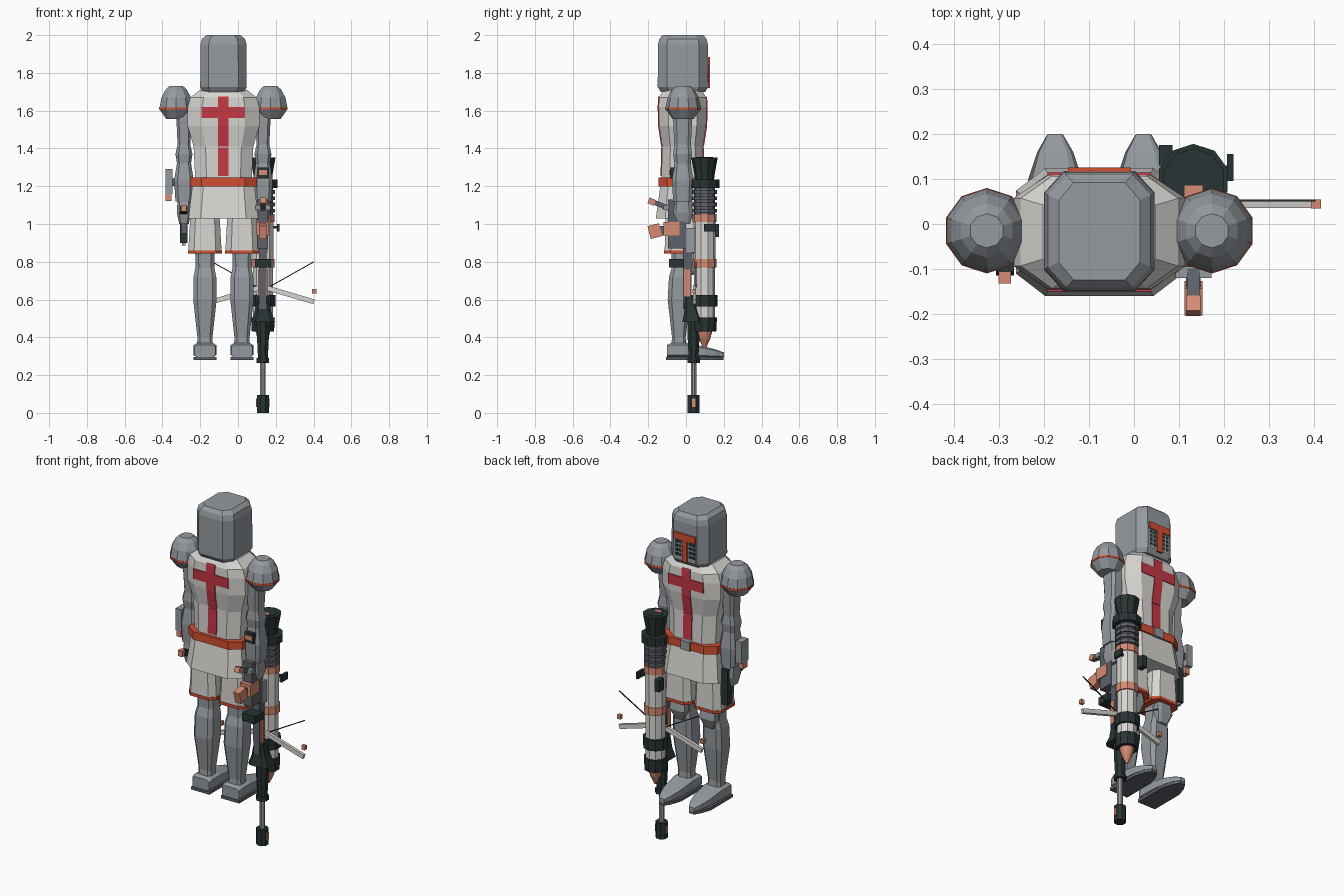
import bpy, bmesh, math
from mathutils import Vector

cube = bpy.data.objects.get("Cube")
if cube:
    bpy.data.objects.remove(cube, do_unlink=True)

CX, CY = -0.077, -0.018   # centre of the figure
GX = 0.132                # centre line of the weapons


def material(name, r, g, b):
    m = bpy.data.materials.new(name)
    m.use_nodes = True
    m.diffuse_color = (r, g, b, 1)
    m.node_tree.nodes["Principled BSDF"].inputs["Base Color"].default_value = (r, g, b, 1)
    return m


STEEL = material("steel grey", .30, .325, .35)
CLOTH = material("off white cloth", .68, .67, .64)
RED = material("cross red", .56, .04, .06)
ORANGE = material("orange red trim", .64, .08, .03)
COPPER = material("copper", .66, .26, .17)
DARK = material("dark green black", .022, .034, .034)
GUN = material("gunmetal", .11, .12, .14)


def finish(name, bm, mat):
    bmesh.ops.recalc_face_normals(bm, faces=bm.faces)
    me = bpy.data.meshes.new(name)
    bm.to_mesh(me)
    bm.free()
    me.materials.append(mat)
    ob = bpy.data.objects.new(name, me)
    bpy.context.collection.objects.link(ob)
    return ob


def skin(name, rings, mat):
    """Bridge rings of points and cap both ends."""
    bm = bmesh.new()
    vs = [[bm.verts.new(p) for p in r] for r in rings]
    n = len(vs[0])
    for a, b in zip(vs, vs[1:]):
        for i in range(n):
            j = (i + 1) % n
            bm.faces.new((a[i], a[j], b[j], b[i]))
    bm.faces.new(vs[0])
    bm.faces.new(vs[-1])
    return finish(name, bm, mat)


def loft(name, secs, mat, cham=.35, axis="z"):
    """Chamfered rectangles (t, u, v, half_u, half_v) stacked along an axis."""
    rings = []
    for t, u, v, hu, hv in secs:
        k = 1 - cham
        pts = [(1, -k), (1, k), (k, 1), (-k, 1), (-1, k), (-1, -k), (-k, -1), (k, -1)]
        pts = [(u + a * hu, v + b * hv) for a, b in pts]
        rings.append([(a, b, t) if axis == "z" else (a, t, b) for a, b in pts])
    return skin(name, rings, mat)


def lathe(name, x, y, prof, mat, n=10):
    """Faceted turned part from (z, radius) pairs."""
    ang = [2 * math.pi * (i + .5) / n for i in range(n)]
    return skin(name, [[(x + r * math.cos(a), y + r * math.sin(a), z) for a in ang]
                       for z, r in prof], mat)


def box(name, x, y, z, mat):
    """Box from (low, high) ranges."""
    bm = bmesh.new()
    bmesh.ops.create_cube(bm, size=1)
    for v in bm.verts:
        v.co = [(a + b) / 2 + c * (b - a) for (a, b), c in zip((x, y, z), v.co)]
    return finish(name, bm, mat)


def bar(name, p, q, w, h, mat):
    """Rectangular bar between two points."""
    p, q = Vector(p), Vector(q)
    d = (q - p).normalized()
    side = d.cross(Vector((0, 1, 0)) if abs(d.y) < .7 else Vector((0, 0, 1))).normalized()
    up = d.cross(side)
    return skin(name, [[c + side * w * a + up * h * b for a, b in
                        ((1, 1), (-1, 1), (-1, -1), (1, -1))] for c in (p, q)], mat)


# Helmet
loft("helmet", [(z, CX, CY + .002, hx, hy) for z, hx, hy in
     ((1.70, .112, .118), (1.725, .123, .134), (1.95, .122, .132),
      (1.98, .114, .125), (2.0, .09, .108))], STEEL, .36)
box("visor_bar", (CX - .07, CX + .07), (.10, .126), (1.845, 1.885), ORANGE)
box("visor_spine", (CX - .016, CX + .016), (.10, .126), (1.72, 1.845), ORANGE)
for s, side in ((-1, "right"), (1, "left")):
    x = CX + s * .044
    box(f"{side}_vent_plate", (x - .026, x + .026), (.10, .119), (1.73, 1.845), STEEL)
    for i in range(4):
        for k in (-.012, .012):
            z = 1.748 + i * .025
            box(f"{side}_vent_slit", (x + k - .009, x + k + .009), (.112, .121),
                (z, z + .016), DARK)

# Tunic with a cross on both sides
TORSO = [(1.18, .15, .112), (1.25, .15, .112), (1.41, .158, .108),
         (1.52, .19, .125), (1.62, .19, .127), (1.67, .175, .125), (1.71, .125, .10)]
loft("tunic", [(z, CX, CY, hx, hy) for z, hx, hy in TORSO], CLOTH, .4)
for d, side in ((-1, "back"), (1, "face")):
    for part, x0, x1, z0, z1 in (("upper_post", -.028, .028, 1.41, 1.675),
                                 ("lower_post", -.028, .028, 1.255, 1.405),
                                 ("crossbar", -.115, .115, 1.56, 1.62)):
        def depth(z):
            for (a, _, ya), (b, _, yb) in zip(TORSO, TORSO[1:]):
                if a <= z <= b:
                    return ya + (yb - ya) * (z - a) / (b - a)
        zs = [z0] + [t[0] for t in TORSO if z0 < t[0] < z1] + [z1]
        skin(f"{side}_cross_{part}",
             [[(CX + x, CY + d * (depth(z) + o), z) for x, o in
               ((x0, -.004), (x1, -.004), (x1, .005), (x0, .005))] for z in zs], RED)

# Belt and skirt
loft("belt", [(z, CX, CY, .177, .128) for z in (1.198, 1.245)], ORANGE)
box("buckle", (CX - .03, CX + .03), (.09, .118), (1.195, 1.248), STEEL)
loft("skirt", [(1.2, CX, CY, .165, .118), (1.03, CX, CY, .185, .142)], CLOTH)

for s, side in ((-1, "right"), (1, "left")):
    # Legs and feet
    x = CX + s * .098
    loft(f"{side}_shorts", [(1.08, x, CY, .075, .09), (.86, x, CY, .088, .095)], CLOTH)
    loft(f"{side}_shorts_trim", [(.86, x, CY, .091, .098), (.843, x, CY, .091, .098)], ORANGE)
    loft(f"{side}_leg", [(z, x, y, hx, hy) for z, y, hx, hy in
         ((.87, -.022, .052, .055), (.77, -.025, .05, .05), (.72, -.032, .06, .058),
          (.60, -.037, .062, .06), (.40, -.038, .04, .036), (.35, -.038, .042, .04))], STEEL)
    loft(f"{side}_knee_pad", [(.85, x, .03, .045, .025), (.79, x, .035, .05, .03),
                              (.73, x, .02, .03, .02)], STEEL)
    loft(f"{side}_boot", [(y, x, (.295 + top) / 2, hx, (top - .295) / 2) for y, hx, top in
         ((-.10, .055, .36), (-.08, .06, .37), (0, .06, .37), (.10, .052, .35),
          (.16, .036, .335), (.2, .016, .32))], STEEL, .3, "y")
    skin(f"{side}_sole", [[(x + a * w, y, z) for a, y, w in
         ((-1, -.105, .06), (1, -.105, .06), (1, .1, .06), (1, .16, .04), (1, .198, .018),
          (-1, .198, .018), (-1, .16, .04), (-1, .1, .06))] for z in (.28, .297)], GUN)

    # Arms
    sx, ax = CX + s * .25, CX + s * .209
    lathe(f"{side}_shoulder_dome", sx, -.015, [(1.617, .093), (1.67, .082), (1.71, .06),
                                              (1.73, .038)], STEEL)
    lathe(f"{side}_shoulder_trim", sx, -.015, [(1.606, .095), (1.617, .095)], ORANGE)
    lathe(f"{side}_shoulder_base", sx, -.015, [(1.555, .055), (1.606, .092)], STEEL)
    loft(f"{side}_arm", [(z, ax, CY, hx, hy) for z, hx, hy in
         ((1.62, .045, .05), (1.55, .04, .05), (1.42, .034, .044), (1.37, .045, .05),
          (1.30, .034, .04))], STEEL)
    loft(f"{side}_gauntlet", [(z, ax, CY, hx, hy) for z, hx, hy in
         ((1.33, .036, .042), (1.23, .052, .056), (1.12, .045, .05))], STEEL)
    loft(f"{side}_hand", [(1.13, ax, CY, .034, .045), (1.06, ax, CY, .038, .055),
                          (1.0, ax, CY, .025, .04)], STEEL)

# Wrist devices
box("wrist_pack", (-.385, -.348), (-.035, .03), (1.16, 1.29), STEEL)
box("wrist_pack_mount", (-.35, -.32), (-.02, .015), (1.2, 1.24), GUN)
box("wrist_pack_tip", (-.383, -.352), (-.03, .01), (1.122, 1.16), COPPER)
box("wrist_gauge", (GX - .03, GX + .03), (-.085, -.05), (1.24, 1.30), DARK)
box("wrist_gauge_lens", (GX - .022, GX + .022), (-.09, -.06), (1.26, 1.285), COPPER)

# Pistol hanging from the right hand
PX = -.287
box("pistol_slide", (PX - .02, PX + .02), (0, .05), (.90, 1.11), DARK)
box("pistol_frame", (PX - .016, PX + .016), (-.02, .01), (.95, 1.08), GUN)
box("pistol_muzzle", (PX - .01, PX + .01), (.01, .04), (.885, .90), STEEL)
bar("pistol_grip", (PX, 0, 1.05), (PX, -.11, 1.08), .02, .016, DARK)
box("pistol_grip_cap", (PX - .014, PX + .014), (-.132, -.105), (1.065, 1.1), COPPER)

# Shoulder launcher standing on the left
LY = .098
for name, mat, prof in (
        ("flare", DARK, ((1.23, .05), (1.27, .055), (1.352, .07))),
        ("collar", DARK, ((1.19, .08), (1.235, .08))),
        ("core", GUN, ((1.05, .056), (1.2, .056))),
        ("upper_band", COPPER, ((1.01, .064), (1.052, .064))),
        ("upper_tube", CLOTH, ((.812, .059), (1.012, .059))),
        ("middle_band", COPPER, ((.77, .064), (.815, .064))),
        ("lower_tube", CLOTH, ((.49, .056), (.772, .056))),
        ("lower_collar", DARK, ((.562, .069), (.625, .069))),
        ("end_collar", DARK, ((.43, .062), (.505, .066))),
        ("nose", COPPER, ((.435, .042), (.39, .03), (.34, .006)))):
    lathe("launcher_" + name, GX, LY, prof, mat)
for i in range(4):
    z = 1.06 + i * .033
    lathe("launcher_rib", GX, LY, ((z, .066), (z + .02, .066)), GUN)
lathe("launcher_bore", GX, LY, ((1.35, .045), (1.354, .045)), DARK)
box("launcher_breech_tab", (GX - .02, GX + .02), (.06, .085), (1.35, 1.356), COPPER)
box("launcher_sight_arm", (GX + .05, .21), (.115, .13), (.975, .99), DARK)
box("launcher_sight", (.207, .221), (.095, .155), (.96, 1.0), DARK)
box("launcher_grip", (.055, .085), (.13, .175), (.93, 1.0), DARK)

# Combined rifle and crossbow pointing down
RY = .04
for name, mat, prof in (("muzzle", DARK, ((0, .034), (.095, .034))),
                        ("barrel", STEEL, ((.09, .016), (.5, .016))),
                        ("barrel_ring", DARK, ((.265, .036), (.29, .036))),
                        ("handguard", DARK, ((.285, .028), (.40, .034), (.5, .036)))):
    lathe("rifle_" + name, GX, RY, prof, mat, 8)
box("muzzle_port", (GX - .036, GX + .036), (RY - .009, RY + .009), (.03, .075), COPPER)
loft("rifle_stirrup", [(.48, GX, .035, .065, .055), (.53, GX, .03, .045, .04),
                       (.61, GX, .02, .03, .025)], DARK)
box("rifle_stock_rail", (GX - .02, GX + .02), (-.015, .03), (.55, .9), GUN)
box("rifle_rail_inlay", (GX - .026, GX + .026), (-.01, .02), (.62, .76), COPPER)
box("rifle_magazine", (GX - .042, GX + .042), (-.09, -.01), (.77, .815), DARK)
box("rifle_receiver", (GX - .028, GX + .028), (-.095, .0), (.87, 1.13), GUN)
box("rifle_side_plate", (GX - .033, GX + .033), (-.12, -.035), (.94, 1.01), COPPER)
box("rifle_back_block", (GX - .025, GX + .025), (0, .058), (.85, .98), STEEL)
box("scope_tube", (GX - .016, GX + .016), (-.16, -.09), (.94, .99), GUN)
bar("scope_eyepiece", (GX, -.135, .97), (GX, -.195, .955), .02, .035, COPPER)
bar("charging_rod", (GX, -.06, 1.07), (GX, -.17, 1.115), .013, .013, GUN)
bar("charging_rod_tip", (GX, -.165, 1.112), (GX, -.198, 1.125), .016, .016, COPPER)
box("rifle_top_bolt", (GX - .04, GX + .04), (-.12, -.09), (1.075, 1.10), STEEL)

# Bow limbs, strings and end blocks on both sides of the rifle
for s, side in ((-1, "right"), (1, "left")):
    bar(f"{side}_bow_limb", (GX + s * .01, .045, .665), (GX + s * .27, .045, .588),
        .013, .009, CLOTH)
    bar(f"{side}_bow_string", (GX + s * .03, .052, .665), (GX + s * .27, .052, .80),
        .0025, .0025, DARK)
    x = GX + s * .272
    box(f"{side}_bow_block", (x - .011, x + .011), (.034, .054), (.632, .657), COPPER)
